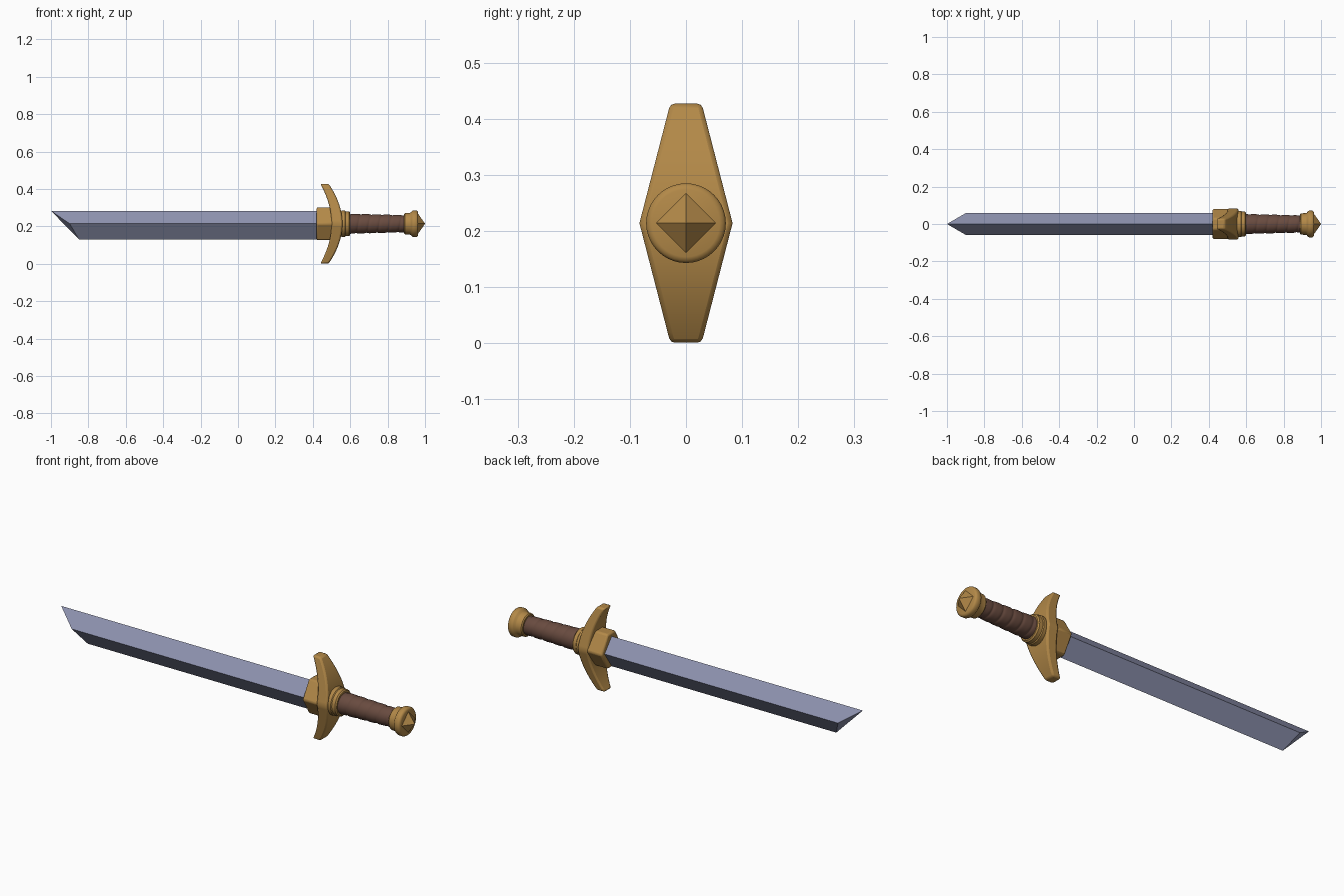
import bpy, bmesh, math

if "Cube" in bpy.data.objects:
    bpy.data.objects.remove(bpy.data.objects["Cube"])

CZ = 0.214  # height of the sword's long axis


def material(name, rgb):
    m = bpy.data.materials.new(name)
    m.diffuse_color = (*rgb, 1)
    m.use_nodes = True
    m.node_tree.nodes["Principled BSDF"].inputs["Base Color"].default_value = m.diffuse_color
    return m


STEEL = material("blue steel", (0.27, 0.29, 0.43))
GOLD = material("gold", (0.45, 0.25, 0.065))
LEATHER = material("brown leather", (0.14, 0.07, 0.05))


def loft(name, rings, mat, bevel=0.0, smooth=None):
    """Skin a list of equal-length rings of (x, y, z) points, z from the axis."""
    bm = bmesh.new()
    rows = [[bm.verts.new((x, y, z + CZ)) for x, y, z in r] for r in rings]
    n = len(rows[0])
    for a, b in zip(rows, rows[1:]):
        for i in range(n):
            j = (i + 1) % n
            bm.faces.new((a[i], a[j], b[j], b[i]))
    bm.faces.new(rows[0])
    bm.faces.new(rows[-1])
    bmesh.ops.recalc_face_normals(bm, faces=bm.faces)
    me = bpy.data.meshes.new(name)
    bm.to_mesh(me)
    bm.free()
    me.materials.append(mat)
    ob = bpy.data.objects.new(name, me)
    bpy.context.collection.objects.link(ob)
    if bevel:
        mod = ob.modifiers.new("Bevel", 'BEVEL')
        mod.width = bevel
        mod.segments = 2
        mod.limit_method = 'ANGLE'
        mod.angle_limit = math.radians(35)
    if smooth:
        bpy.ops.object.select_all(action='DESELECT')
        ob.select_set(True)
        bpy.context.view_layer.objects.active = ob
        bpy.ops.object.shade_smooth_by_angle(angle=math.radians(smooth))
    return ob


def lathe(name, profile, mat, smooth=35, n=40):
    """Turn (x, radius) points around the long axis."""
    rings = [[(x, r * math.cos(2 * math.pi * i / n), r * math.sin(2 * math.pi * i / n))
              for i in range(n)] for x, r in profile]
    return loft(name, rings, mat, smooth=smooth)


# Blade: diamond section with a slanted, notched point
def blade_ring(x_top, x_mid, x_low):
    return [(x_top, 0, 0.069), (x_mid, 0.058, 0), (x_low, 0, -0.084), (x_mid, -0.058, 0)]


blade = loft("blade", [blade_ring(-1, -0.9, -0.85), blade_ring(0.47, 0.47, 0.47)], STEEL)
# split the point along its centre crease
bm = bmesh.new()
bm.from_mesh(blade.data)
bm.verts.ensure_lookup_table()
bmesh.ops.connect_vert_pair(bm, verts=[bm.verts[0], bm.verts[2]])
bm.to_mesh(blade.data)
bm.free()

# Collar: six-sided block holding the blade
hexagon = [(0.082, 0), (0.03, 0.088), (-0.03, 0.088),
           (-0.082, 0), (-0.03, -0.088), (0.03, -0.088)]
loft("collar", [[(x, y, z) for y, z in hexagon] for x in (0.42, 0.52)], GOLD, 0.008, 30)

# Cross guard: crescent in side view, long lozenge seen end on
guard = []
for i in range(25):
    t = -1 + i / 12
    inner = 0.44 + 0.06 * (1 - t * t)
    outer = 0.485 + 0.073 * (1 - t * t)
    w = 0.083 - 0.055 * abs(t)
    guard.append([(inner, -w, t * 0.213), (inner, w, t * 0.213),
                  (outer, w, t * 0.213), (outer, -w, t * 0.213)])
loft("cross_guard", guard, GOLD, 0.008, 30)

# Ring between guard and grip
lathe("grip_ring", [(0.53, 0.064), (0.555, 0.07), (0.572, 0.07), (0.576, 0.066),
                    (0.594, 0.066), (0.6, 0.06), (0.6, 0.04)], GOLD)

# Grip: tapered handle with spiral leather wrap
rings, N, PITCH = [], 32, 0.056
for i in range(101):
    x = 0.59 + 0.31 * i / 100
    base = 0.054 - 0.008 * i / 100
    ring = []
    for k in range(N):
        a = 2 * math.pi * k / N
        phase = (x / PITCH + k / N) % 1
        r = base - 0.004 * abs(2 * phase - 1) ** 4
        ring.append((x, r * math.cos(a), r * math.sin(a)))
    rings.append(ring)
loft("leather_grip", rings, LEATHER, smooth=40)

# Pommel: stepped cap with a four-sided stud
lathe("pommel", [(0.888, 0.04), (0.888, 0.052), (0.893, 0.057), (0.918, 0.058),
                 (0.924, 0.06), (0.93, 0.068), (0.936, 0.071), (0.954, 0.071),
                 (0.96, 0.067), (0.963, 0.06)], GOLD)
stud = [[(x, r, 0), (x, 0, r), (x, -r, 0), (x, 0, -r)]
        for x, r in ((0.955, 0.054), (0.963, 0.053), (1.0, 0.0005))]
loft("pommel_stud", stud, GOLD)
